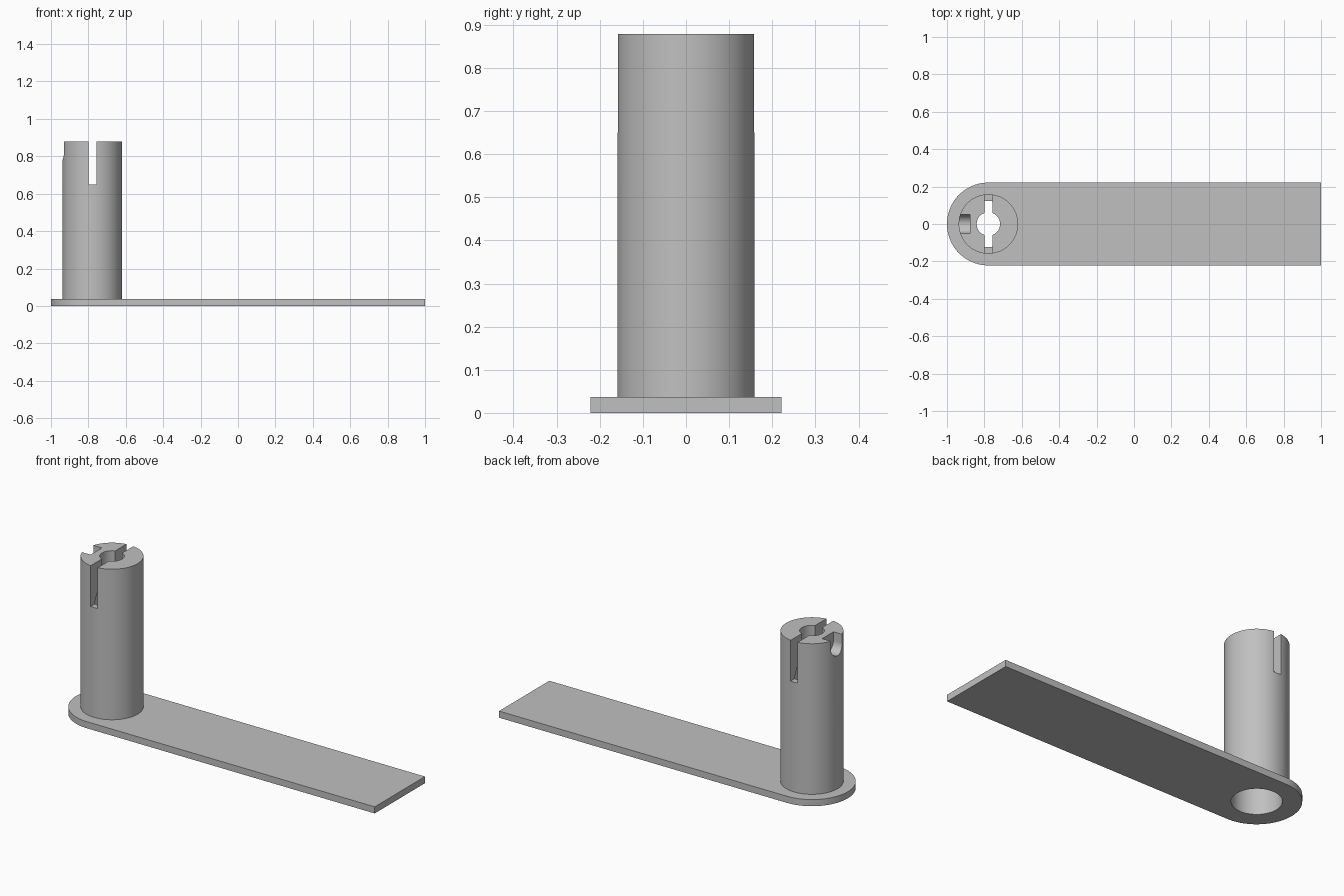
import bpy, bmesh, math
from mathutils import Matrix

cube = bpy.data.objects.get("Cube")
if cube:
    bpy.data.objects.remove(cube, do_unlink=True)

# Main dimensions
CX = -0.7785            # post axis
PLATE_R, PLATE_T = 0.2215, 0.037
POST_R, BORE_R, HOLE_R = 0.159, 0.125, 0.0625
TOP, SLOT_FLOOR, DOME_Z = 0.878, 0.65, 0.63
SEG = 96

grey = bpy.data.materials.new("light grey")
grey.use_nodes = True
grey.diffuse_color = (0.53, 0.53, 0.53, 1)
grey.node_tree.nodes["Principled BSDF"].inputs["Base Color"].default_value = (0.53, 0.53, 0.53, 1)


def make_object(name, bm):
    bmesh.ops.recalc_face_normals(bm, faces=bm.faces)
    mesh = bpy.data.meshes.new(name)
    bm.to_mesh(mesh)
    bm.free()
    mesh.materials.append(grey)
    obj = bpy.data.objects.new(name, mesh)
    bpy.context.collection.objects.link(obj)
    return obj


def extruded(name, outline, z0, z1):
    bm = bmesh.new()
    face = bm.faces.new([bm.verts.new((x, y, z0)) for x, y in outline])
    top = bmesh.ops.extrude_face_region(bm, geom=[face])["geom"]
    bmesh.ops.translate(bm, vec=(0, 0, z1 - z0),
                        verts=[g for g in top if isinstance(g, bmesh.types.BMVert)])
    return make_object(name, bm)


def arc(cx, cy, r, a0, a1, n):
    return [(cx + r * math.cos(a0 + (a1 - a0) * i / n),
             cy + r * math.sin(a0 + (a1 - a0) * i / n)) for i in range(n + 1)]


def cut(target, cutter):
    cutter.hide_render = True
    bpy.context.view_layer.objects.active = target
    mod = target.modifiers.new("cut", "BOOLEAN")
    mod.operation = "DIFFERENCE"
    mod.solver = "EXACT"
    mod.object = cutter
    bpy.ops.object.modifier_apply(modifier=mod.name)
    bpy.data.objects.remove(cutter, do_unlink=True)


def smooth(obj):
    bpy.ops.object.select_all(action="DESELECT")
    obj.select_set(True)
    bpy.context.view_layer.objects.active = obj
    bpy.ops.object.shade_smooth_by_angle(angle=math.radians(30))


# Base plate: one rounded end, with the bore through it
outline = arc(CX, 0, PLATE_R, math.pi / 2, 1.5 * math.pi, SEG // 2)
outline += [(1, -PLATE_R), (1, PLATE_R)]
base = extruded("base_plate", outline, 0, PLATE_T)
circle = arc(CX, 0, BORE_R, 0, 2 * math.pi, SEG)[:-1]
cut(base, extruded("bore_cutter", circle, -0.1, 0.1))

# Post: lathed tube whose wide bore domes in to a narrow top hole
end = math.acos(HOLE_R / BORE_R)
profile = [(POST_R, PLATE_T), (POST_R, TOP), (HOLE_R, TOP)]
profile += arc(0, DOME_Z, BORE_R, end, 0, 12)
profile += [(BORE_R, PLATE_T)]
bm = bmesh.new()
rings = []
for i in range(SEG):
    a = 2 * math.pi * i / SEG
    rings.append([bm.verts.new((CX + r * math.cos(a), r * math.sin(a), z)) for r, z in profile])
for i in range(SEG):
    a, b = rings[i], rings[(i + 1) % SEG]
    for j in range(len(profile)):
        k = (j + 1) % len(profile)
        bm.faces.new((a[j], b[j], b[k], a[k]))
post = make_object("post", bm)

# Slot straight across the top of the post
w = 0.0215
slot = [(CX - w, -0.3), (CX + w, -0.3), (CX + w, 0.3), (CX - w, 0.3)]
cut(post, extruded("slot_cutter", slot, SLOT_FLOOR, 1))

# Round-bottomed notch in the outer wall
u = [(0.05, 1)] + arc(0, 0.83, 0.05, 0, -math.pi, 24) + [(-0.05, 1)]
notch = extruded("notch_cutter", u, -1.1, -0.876)
# profile axes (y, z) extruded along x
notch.data.transform(Matrix(((0, 0, 1, 0), (1, 0, 0, 0), (0, 1, 0, 0), (0, 0, 0, 1))))
cut(post, notch)

smooth(base)
smooth(post)
